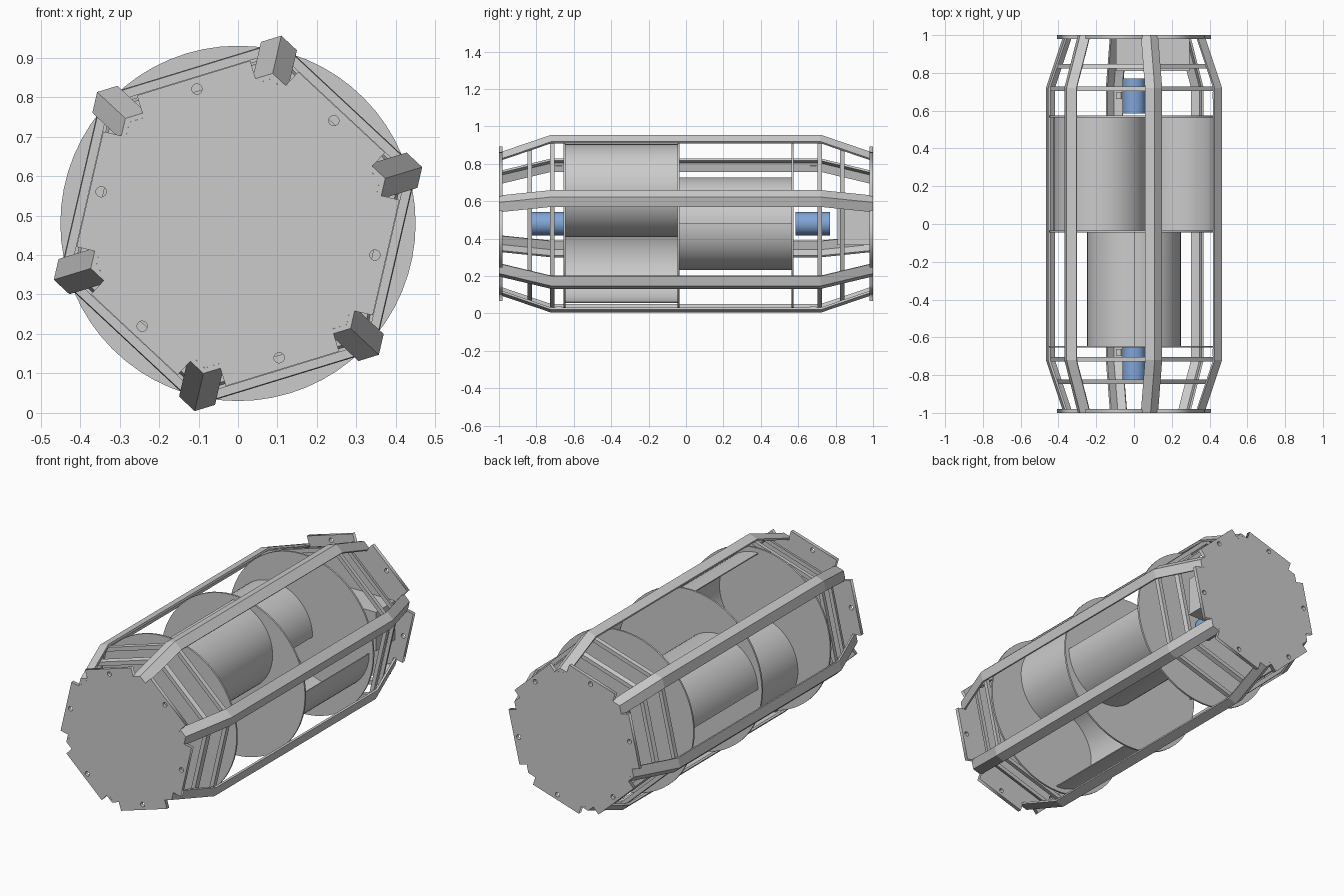
import bpy, bmesh
from math import radians, cos, sin, pi
from mathutils import Vector, Matrix

if "Cube" in bpy.data.objects:
    bpy.data.objects.remove(bpy.data.objects["Cube"])

CZ = 0.48                                  # height of the long axis
ANGLES = [radians(17 + 60 * k) for k in range(6)]
R_MID, R_END, Y_MID = 0.488, 0.39, 0.72    # cage radius at middle and ends


def new_object(name, bm):
    bmesh.ops.recalc_face_normals(bm, faces=bm.faces)
    mesh = bpy.data.meshes.new(name)
    bm.to_mesh(mesh)
    bm.free()
    ob = bpy.data.objects.new(name, mesh)
    bpy.context.collection.objects.link(ob)
    return ob


def loft(name, sections, closed=False):
    """Skin a list of equal-length point loops."""
    bm = bmesh.new()
    loops = [[bm.verts.new(p) for p in s] for s in sections]
    n = len(loops[0])
    last = len(loops) if closed else len(loops) - 1
    for i in range(last):
        a, b = loops[i], loops[(i + 1) % len(loops)]
        for j in range(n):
            k = (j + 1) % n
            bm.faces.new((a[j], a[k], b[k], b[j]))
    if not closed:
        bm.faces.new(loops[0])
        bm.faces.new(loops[-1])
    return new_object(name, bm)


def activate(ob):
    bpy.ops.object.select_all(action='DESELECT')
    ob.select_set(True)
    bpy.context.view_layer.objects.active = ob


def cylinder(name, x, z, r, y0, y1):
    bpy.ops.mesh.primitive_cylinder_add(vertices=64, radius=r, depth=y1 - y0,
                                        location=(x, (y0 + y1) / 2, z), rotation=(pi / 2, 0, 0))
    ob = bpy.context.object
    ob.name = name
    bpy.ops.object.shade_smooth_by_angle(angle=radians(35))
    return ob


def box(name, size, matrix):
    bm = bmesh.new()
    bmesh.ops.create_cube(bm, size=1, matrix=matrix @ Matrix.Diagonal((*size, 1)))
    return new_object(name, bm)


def at(r, a, y):
    return Vector((r * cos(a), y, CZ + r * sin(a)))


def direction(a):
    return Vector((cos(a), 0, sin(a)))


def cage_r(y):
    t = max(0, (abs(y) - Y_MID) / (1 - Y_MID))
    return R_MID + (R_END - R_MID) * t


# six V-section rails, bent inward towards both ends
LEG, THICK = 0.054, 0.012
for i, a in enumerate(ANGLES):
    d1, d2 = direction(a + 2 * pi / 3), direction(a - 2 * pi / 3)
    n1, n2 = direction(a + pi / 6) * THICK, direction(a - pi / 6) * THICK
    sections = []
    for y in (-1, -Y_MID, Y_MID, 1):
        r = cage_r(y)
        tip, inner = at(r, a, y), at(r - THICK / cos(pi / 6), a, y)
        e1, e2 = tip + d1 * LEG, tip + d2 * LEG
        sections.append([tip, e1, e1 - n1, inner, e2 - n2, e2])
    loft(f"rail_{i}", sections)
    # small mounting tabs inside every other rail
    for y in (-0.68, 0.68) if i % 2 == 0 else ():
        pos = at(R_MID, a, y) + d1 * 0.035 - n1 * 1.3
        box(f"rail_tab_{i}", (0.008, 0.035, 0.03),
            Matrix.Translation(pos) @ Matrix.Rotation(-(a + pi / 6), 4, 'Y'))

# hexagonal cross rings tying the rails together
for y in (-0.835, -0.715, 0.715, 0.835):
    secs = []
    for a in ANGLES:
        secs.append([at(cage_r(y + dy) - dr, a, y + dy) for dr, dy in
                     ((0.014, -0.012), (0.014, 0.012), (0.04, 0.012), (0.04, -0.012))])
    loft("cross_ring", secs, closed=True)


# end plates: notched hexagons with six bolt holes
def add_spline(curve, pts):
    s = curve.splines.new('POLY')
    s.points.add(len(pts) - 1)
    for p, (x, z) in zip(s.points, pts):
        p.co = (x, z, 0, 1)
    s.use_cyclic_u = True


def end_plate(name, y):
    curve = bpy.data.curves.new(name, 'CURVE')
    curve.dimensions, curve.fill_mode, curve.extrude = '2D', 'BOTH', 0.01
    outline = []
    corner = R_END - 0.014
    for a in ANGLES:
        m = a + pi / 6
        for ap, s in ((corner * cos(pi / 6), -0.15), (0.385, -0.15),
                      (0.385, 0.15), (corner * cos(pi / 6), 0.15)):
            outline.append((ap * cos(m) - s * sin(m), ap * sin(m) + s * cos(m)))
        c = a + pi / 3
        outline.append((corner * cos(c), corner * sin(c)))
    add_spline(curve, outline)
    for a in ANGLES:
        m = a + pi / 6
        add_spline(curve, [(0.356 * cos(m) + 0.013 * cos(t * pi / 8),
                            0.356 * sin(m) + 0.013 * sin(t * pi / 8)) for t in range(16)])
    ob = bpy.data.objects.new(name, curve)
    bpy.context.collection.objects.link(ob)
    ob.location, ob.rotation_euler = (0, y, CZ), (pi / 2, 0, 0)
    activate(ob)
    bpy.ops.object.convert(target='MESH')


end_plate("front_plate", -0.99)
end_plate("back_plate", 0.99)

# round rotor discs
for name, y in (("front_disc", -0.65), ("middle_disc", -0.04), ("back_disc", 0.57)):
    cylinder(name, 0, CZ, 0.45, y - 0.005, y + 0.005)


# S-shaped rotor: two half-round blades per stage, stages a quarter turn apart
def blade(name, a, y0, y1):
    """Half shell offset from the axis along a, bulging towards a - 90 degrees."""
    c = at(0.177, a, 0)
    secs = []
    for k in range(33):
        d = direction(a - pi + pi * k / 32)
        pts = [c + d * 0.248, c + d * 0.242]
        y_up = Vector((0, 1, 0))
        secs.append([pts[0] + y_up * y0, pts[0] + y_up * y1,
                     pts[1] + y_up * y1, pts[1] + y_up * y0])
    activate(loft(name, secs))
    bpy.ops.object.shade_smooth_by_angle(angle=radians(35))


blade("front_upper_blade", pi / 2, -0.645, -0.045)
blade("front_lower_blade", -pi / 2, -0.645, -0.045)
blade("back_left_blade", pi, -0.035, 0.565)
blade("back_right_blade", 0, -0.035, 0.565)

# blue generators at both ends
blue = bpy.data.materials.new("blue")
blue.diffuse_color = (0.22, 0.38, 0.68, 1)
blue.use_nodes = True
blue.node_tree.nodes["Principled BSDF"].inputs["Base Color"].default_value = blue.diffuse_color
for name, y0, y1 in (("front_generator", -0.83, -0.655), ("back_generator", 0.585, 0.77)):
    cylinder(name, 0, CZ, 0.062, y0, y1).data.materials.append(blue)

# equipment box behind the back plate
box("equipment_box", (0.39, 0.17, 0.22), Matrix.Translation((0.1, 0.895, 0.475)))
